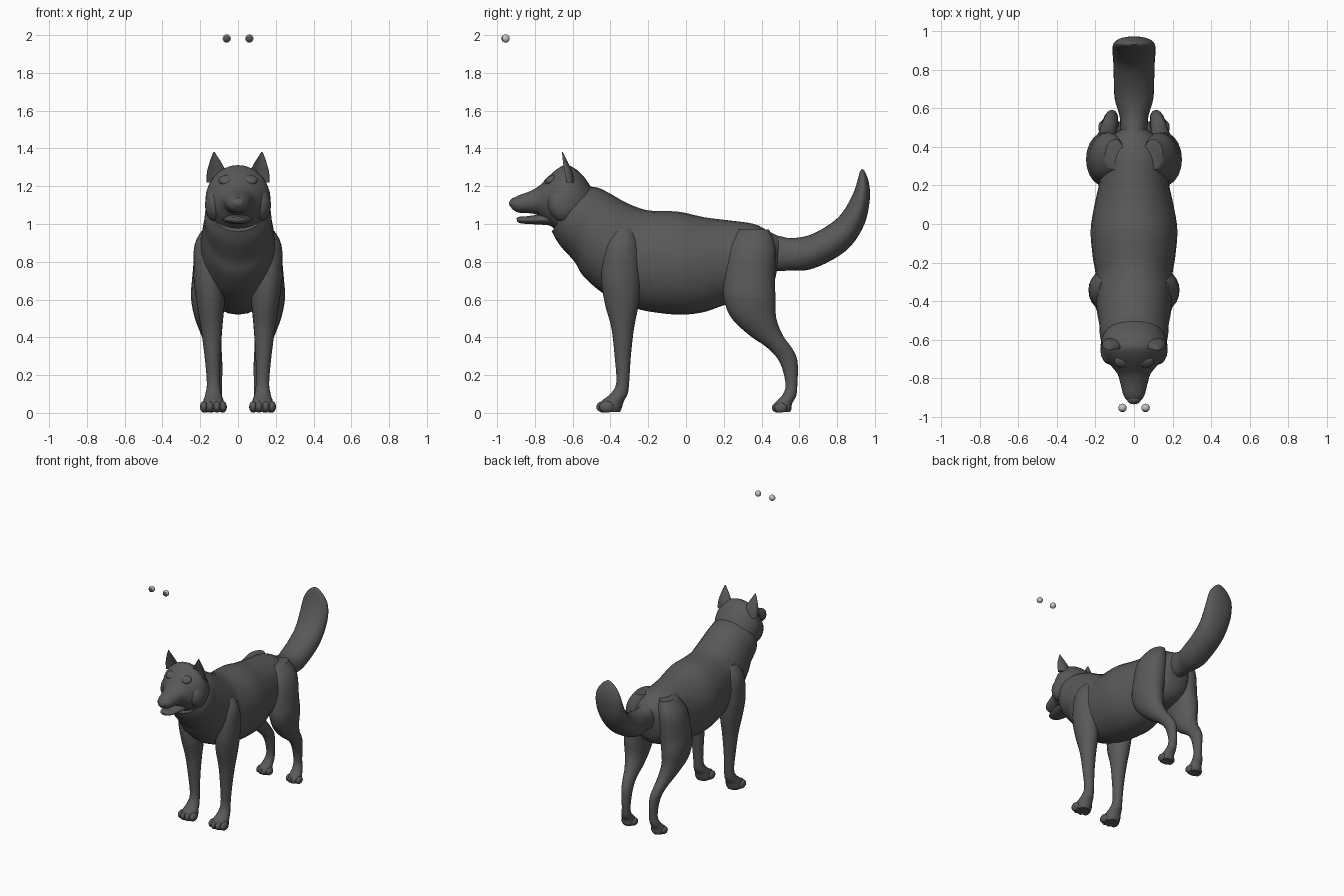
import bpy, bmesh, math
from mathutils import Vector, Matrix


def material(name, v):
    m = bpy.data.materials.new(name)
    m.diffuse_color = (v, v, v, 1)
    return m


FUR = material("dark grey fur", 0.1)
PALE = material("pale grey eye", 0.55)


def finish(name, bm, mirror=False, mats=(FUR,)):
    bmesh.ops.recalc_face_normals(bm, faces=bm.faces)
    me = bpy.data.meshes.new(name)
    bm.to_mesh(me)
    bm.free()
    for m in mats:
        me.materials.append(m)
    ob = bpy.data.objects.new(name, me)
    bpy.context.collection.objects.link(ob)
    if mirror:
        ob.modifiers.new("Mirror", 'MIRROR').use_clip = False
    bpy.ops.object.select_all(action='DESELECT')
    ob.select_set(True)
    bpy.context.view_layer.objects.active = ob
    bpy.ops.object.shade_smooth_by_angle(angle=math.radians(50))
    return ob


def spline(rows, steps):
    """Smooth rows of numbers with a Catmull-Rom curve."""
    rows = [Vector(r) for r in rows]
    out = []
    for i in range(len(rows) - 1):
        a, b, c, d = rows[max(i - 1, 0)], rows[i], rows[i + 1], rows[min(i + 2, len(rows) - 1)]
        for s in range(steps):
            t = s / steps
            out.append(0.5 * (2 * b + (c - a) * t + (2 * a - 5 * b + 4 * c - d) * t * t
                              + (3 * b - a - 3 * c + d) * t ** 3))
    return out + [rows[-1]]


def skin(name, rings, mirror=False):
    """Join rings of points into a closed tube."""
    bm = bmesh.new()
    loops = [[bm.verts.new(p) for p in r] for r in rings]
    n = len(loops[0])
    for p, q in zip(loops, loops[1:]):
        for i in range(n):
            j = (i + 1) % n
            bm.faces.new((p[i], p[j], q[j], q[i]))
    bm.faces.new(loops[0])
    bm.faces.new(loops[-1])
    return finish(name, bm, mirror)


def profile_loft(name, rows, seg=28, steps=4):
    """Rows: top y, top z, bottom y, bottom z, half width."""
    rings = []
    for ty, tz, by, bz, w in spline(rows, steps):
        mid = Vector((0, (ty + by) / 2, (tz + bz) / 2))
        up = Vector((0, (ty - by) / 2, (tz - bz) / 2))
        rings.append([mid + up * math.cos(a) + Vector((w * math.sin(a), 0, 0))
                      for a in (2 * math.pi * i / seg for i in range(seg))])
    return skin(name, rings)


def limb(name, rows, seg=20, steps=4, scoop=0.0):
    """Rows: x, y, z, half width, half depth; scoop hollows the front."""
    rings = []
    for x, y, z, rx, ry in spline(rows, steps):
        ring = []
        for i in range(seg):
            a = 2 * math.pi * i / seg
            s = math.sin(a)
            dy = ry * s + (scoop * ry * s * s if s < 0 else 0)
            ring.append((x + rx * math.cos(a), y + dy, z))
        rings.append(ring)
    return skin(name, rings, True)


def blobs(name, items, mirror=True, mats=(FUR,)):
    """Items: centre, radii, tilt about x in degrees."""
    bm = bmesh.new()
    for c, r, tilt in items:
        m = (Matrix.Translation(c) @ Matrix.Rotation(math.radians(tilt), 4, 'X')
             @ Matrix.Diagonal((*r, 1)))
        bmesh.ops.create_uvsphere(bm, u_segments=16, v_segments=10, radius=1, matrix=m)
    return finish(name, bm, mirror, mats)


# Trunk and neck
profile_loft("body", [
    (.50, .93, .485, .77, .06), (.44, .96, .455, .66, .13), (.36, 1.0, .38, .60, .17),
    (.22, 1.02, .22, .575, .18), (.10, 1.035, .10, .535, .205), (-.04, 1.065, -.02, .52, .225),
    (-.18, 1.07, -.15, .53, .215), (-.25, 1.085, -.27, .555, .20), (-.33, 1.12, -.42, .62, .20),
    (-.40, 1.16, -.54, .72, .19), (-.46, 1.19, -.59, .80, .18), (-.51, 1.20, -.67, .89, .175),
    (-.54, 1.22, -.71, .96, .15)])

# Skull, cheeks and upper muzzle
profile_loft("head", [
    (-.50, 1.19, -.56, .98, .13), (-.54, 1.25, -.63, .95, .163), (-.59, 1.295, -.68, .965, .173),
    (-.64, 1.312, -.71, .985, .16), (-.69, 1.285, -.74, 1.005, .135),
    (-.735, 1.245, -.77, 1.035, .105), (-.78, 1.20, -.79, 1.05, .083),
    (-.83, 1.172, -.83, 1.057, .07), (-.89, 1.15, -.885, 1.06, .055),
    (-.92, 1.13, -.915, 1.075, .035), (-.93, 1.115, -.927, 1.09, .015)])
profile_loft("lower_jaw", [
    (-.70, 1.06, -.70, .99, .08), (-.78, 1.05, -.77, .997, .07), (-.85, 1.04, -.84, 1.0, .055),
    (-.885, 1.038, -.88, 1.005, .038), (-.897, 1.03, -.895, 1.015, .015)])
blobs("nose", [((0, -.912, 1.112), (.036, .024, .028), -20)], mirror=False)
blobs("brow", [((.062, -.715, 1.232), (.042, .035, .022), 35)])
blobs("cheek", [((.12, -.655, 1.10), (.055, .075, .09), 20)])

# Ears, hollow at the front
limb("ear", [(.112, -.625, 1.22, .055, .035), (.113, -.635, 1.27, .052, .035),
             (.118, -.645, 1.315, .036, .025), (.124, -.652, 1.355, .017, .012),
             (.127, -.656, 1.382, .003, .003)], scoop=1.3)

# Bushy raised tail
profile_loft("tail", [
    (.42, .955, .42, .76, .06), (.50, .935, .48, .75, .07), (.56, .925, .56, .755, .075),
    (.65, .94, .65, .758, .10), (.74, .985, .765, .805, .105), (.82, 1.05, .87, .88, .108),
    (.88, 1.15, .945, 1.0, .112), (.908, 1.23, .973, 1.13, .10), (.92, 1.275, .968, 1.22, .06),
    (.932, 1.293, .945, 1.282, .015)])

# Legs, mirrored to both sides
limb("front_leg", [
    (.13, -.33, .98, .05, .05), (.15, -.34, .89, .08, .09), (.155, -.345, .72, .08, .103),
    (.145, -.34, .58, .073, .09), (.14, -.335, .45, .057, .06), (.135, -.335, .30, .042, .043),
    (.13, -.335, .16, .035, .034), (.13, -.355, .10, .043, .046), (.13, -.39, .06, .055, .06),
    (.13, -.40, .025, .06, .06), (.13, -.40, .004, .05, .05)])
limb("hind_leg", [
    (.10, .36, .97, .05, .08), (.13, .35, .87, .09, .125), (.147, .335, .70, .097, .135),
    (.158, .338, .60, .09, .137), (.155, .36, .50, .073, .118), (.14, .425, .41, .054, .088),
    (.13, .49, .35, .042, .066), (.12, .535, .29, .036, .052), (.115, .553, .22, .032, .039),
    (.115, .558, .14, .03, .031), (.12, .545, .09, .036, .038), (.125, .515, .05, .045, .047),
    (.125, .51, .02, .05, .048), (.125, .51, .004, .04, .04)])

# Four toes on every paw
for name, x, y, s in (("front_toes", .13, -.435, 1.0), ("hind_toes", .125, .488, .85)):
    blobs(name, [((x + dx * s, y + dy * s, .032 * s), (.021 * s, .04 * s, .031 * s), 0)
                 for dx, dy in ((-.05, .015), (-.018, 0), (.018, 0), (.05, .015))])

# Pair of eyeballs high above the head, dark at the front
eyes = blobs("eyeball", [((.06, -.955, 1.982), (.022, .022, .022), 90)], mats=(PALE, FUR))
for p in eyes.data.polygons:
    p.material_index = 1 if p.normal.y < -0.6 else 0
